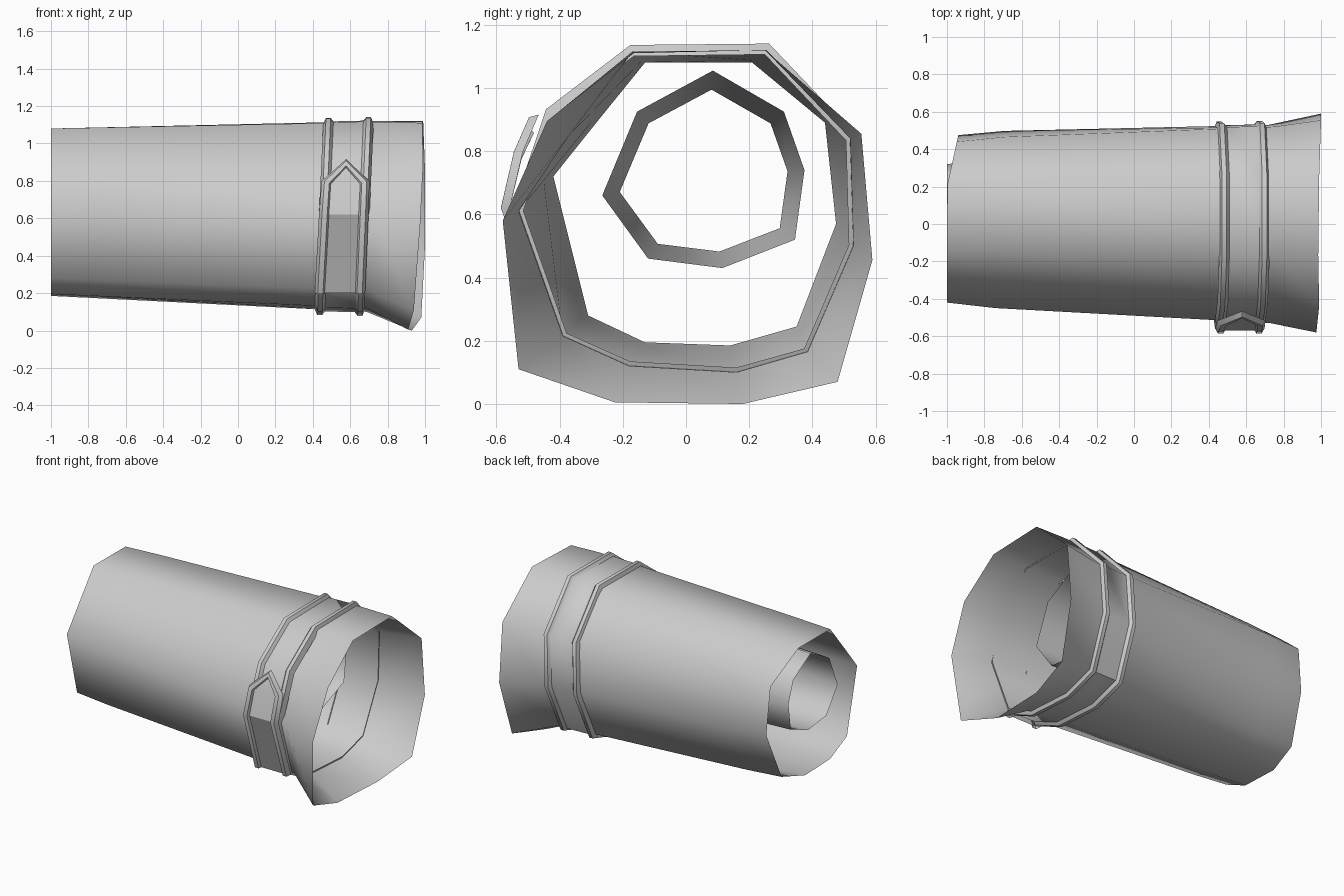
import bpy
import math
from mathutils import Vector

if "Cube" in bpy.data.objects:
    bpy.data.objects.remove(bpy.data.objects["Cube"], do_unlink=True)

grey = bpy.data.materials.new("plain_grey")
grey.use_nodes = True
colour = (0.6, 0.6, 0.6, 1)
grey.diffuse_color = colour
grey.node_tree.nodes["Principled BSDF"].inputs["Base Color"].default_value = colour


def build(name, verts, faces, angle):
    mesh = bpy.data.meshes.new(name)
    mesh.from_pydata([tuple(v) for v in verts], [], faces)
    mesh.materials.append(grey)
    obj = bpy.data.objects.new(name, mesh)
    bpy.context.collection.objects.link(obj)
    bpy.ops.object.select_all(action="DESELECT")
    obj.select_set(True)
    bpy.context.view_layer.objects.active = obj
    bpy.ops.object.shade_smooth_by_angle(angle=math.radians(angle))
    return obj


def loft(name, rows, closed=True, angle=180):
    """Skin a list of equally long rows of points."""
    count = len(rows[0])
    verts = [p for row in rows for p in row]
    faces = []
    for r in range(len(rows) - 1):
        for i in range(count if closed else count - 1):
            j = (i + 1) % count
            a, b = r * count, (r + 1) * count
            faces.append((a + i, b + i, b + j, a + j))
    return build(name, verts, faces, angle)


# Sleeve sections as (y, z), starting at the front and running underneath
cuff_end = [(-.42, .72), (-.31, .28), (-.13, .195), (.14, .185), (.35, .245),
            (.475, .57), (.44, .89), (.21, 1.08), (-.13, 1.08), (-.28, .895)]
flare_base = [(-.53, .61), (-.39, .215), (-.18, .12), (.16, .1), (.385, .165),
              (.53, .5), (.52, .84), (.255, 1.12), (-.17, 1.115), (-.37, .85)]
flare_rim = [(.975, -.58, .58), (.94, -.53, .11), (.91, -.225, .005),
             (.93, .18, 0), (.98, .48, .07), (1, .59, .455), (1, .555, .855),
             (.99, .25, 1.12), (.985, -.165, 1.11), (.99, -.44, .895)]

end = [Vector((-1 + max(0, y - .2) * .22, y, z)) for y, z in cuff_end]
base = [Vector((.68 + .08 * z, y, z)) for y, z in flare_base]
shoulder = []
for a, b in zip(end, base):
    p = a.lerp(b, .15)
    p.y *= 1.03
    shoulder.append(p)
rim = [Vector(p) for p in flare_rim]
loft("sleeve", [end, shoulder, base, rim])

# Inner tube, tapering towards the narrow end
tube = [(.085, 1.055), (-.155, .925), (-.265, .66), (-.12, .46),
        (.115, .43), (.345, .52), (.375, .74), (.31, .925)]
wide = [Vector((.56, y, z)) for y, z in tube]
narrow = [Vector((-1, .06 + (y - .06) * .83, .72 + (z - .72) * .82)) for y, z in tube]
loft("inner_tube", [narrow, wide])

# Strap around the sleeve with a raised bead along both edges
strap_path = flare_base[:-1] + [(-.425, .92)]
profile = [(-.135, -.015), (-.12, .018), (-.095, .018), (-.08, -.002),
           (.08, .002), (.095, .022), (.12, .022), (.135, -.015)]
rows = []
for side, out in profile:
    row = []
    for i, (y, z) in enumerate(strap_path):
        before, after = strap_path[i - 1], strap_path[(i + 1) % len(strap_path)]
        normal = Vector((0, before[1] - after[1], after[0] - before[0])).normalized()
        if normal.dot(Vector((0, y, z - .62))) < 0:
            normal.negate()
        row.append(Vector((.54 + .045 * z + side, y, z)) + normal * out)
    rows.append(row)
loft("strap", rows, angle=50)

# Pointed strap end lying over the front
left = [Vector((.44, -.41, .2)), Vector((.463, -.57, .62)), Vector((.475, -.53, .79))]
right = [Vector((.65, -.41, .2)), Vector((.668, -.57, .62)), Vector((.675, -.53, .79))]
tip = Vector((.578, -.485, .89))
path = left + [tip] + right[::-1]
build("strap_end_plate", path, [(0, 1, 5, 6), (1, 2, 4, 5), (2, 3, 4)], 30)

# Beaded trim following the pointed end
rows = []
for i, p in enumerate(path):
    incoming = (p - path[max(i - 1, 0)]).normalized()
    outgoing = (path[min(i + 1, len(path) - 1)] - p).normalized()
    along = (incoming + outgoing).normalized()
    normal = Vector((0, -1, (p.z - .6) * .9)).normalized()
    side = along.cross(normal).normalized()
    rows.append([p + side * s + normal * n for s, n in
                 ((-.03, -.012), (-.014, .016), (.014, .016), (.03, -.012))])
loft("strap_end_trim", rows, closed=False, angle=50)
